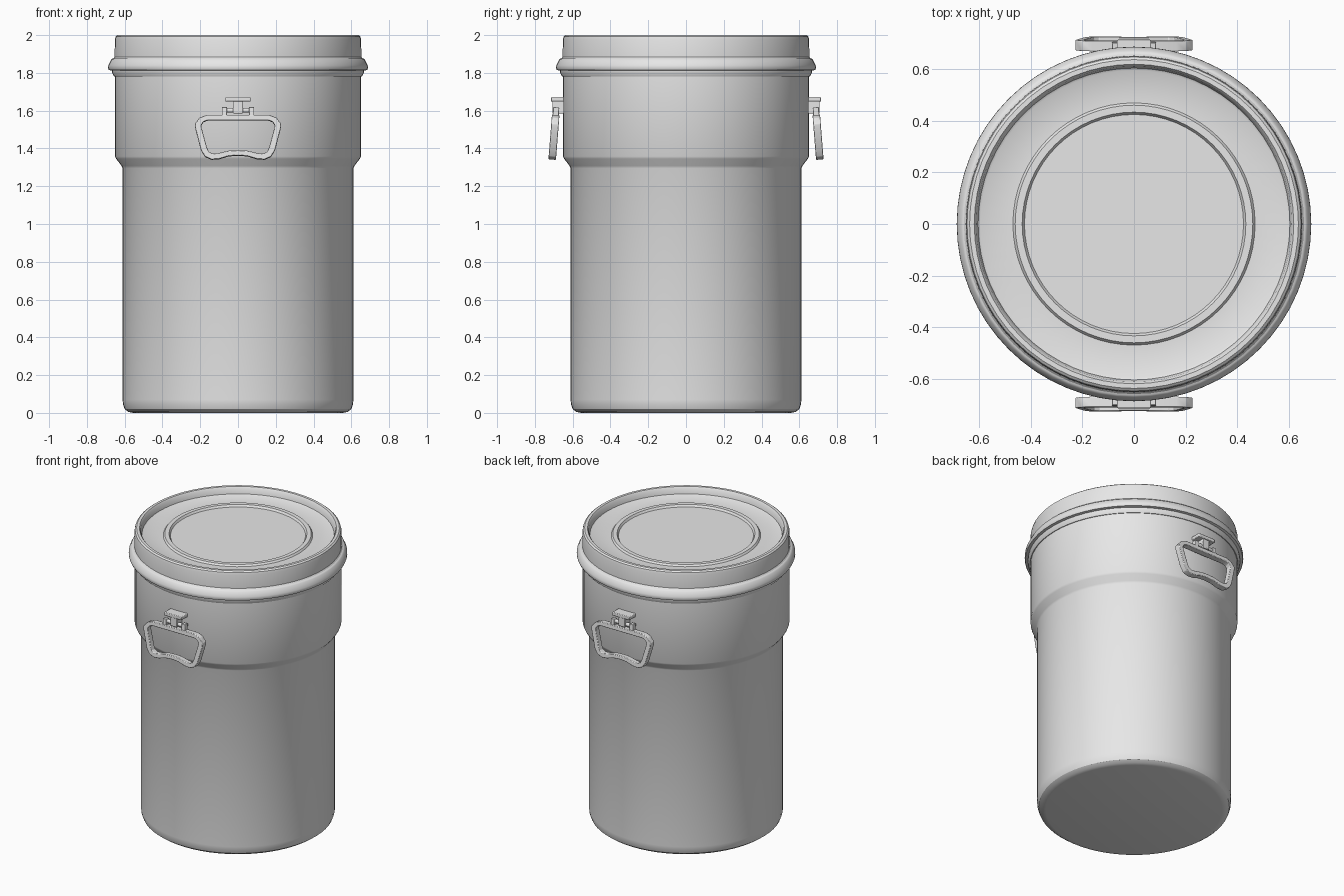
import bpy, bmesh, math
from mathutils import Matrix

if "Cube" in bpy.data.objects:
    bpy.data.objects.remove(bpy.data.objects["Cube"])

grey = bpy.data.materials.new("plain grey")
grey.diffuse_color = (0.8, 0.8, 0.8, 1)
grey.use_nodes = True
grey.node_tree.nodes["Principled BSDF"].inputs["Base Color"].default_value = grey.diffuse_color


def finish(bm, name, angle=30, bevel=0):
    bmesh.ops.recalc_face_normals(bm, faces=bm.faces)
    me = bpy.data.meshes.new(name)
    bm.to_mesh(me)
    bm.free()
    me.materials.append(grey)
    ob = bpy.data.objects.new(name, me)
    bpy.context.collection.objects.link(ob)
    if bevel:
        m = ob.modifiers.new("soft edges", "BEVEL")
        m.width, m.segments, m.limit_method = bevel, 2, "ANGLE"
    bpy.ops.object.select_all(action="DESELECT")
    ob.select_set(True)
    bpy.context.view_layer.objects.active = ob
    bpy.ops.object.shade_smooth_by_angle(angle=math.radians(angle))
    return ob


def lathe(name, profile, n=64, angle=30):
    bm = bmesh.new()
    vs = [bm.verts.new((r, 0, z)) for r, z in profile]
    es = [bm.edges.new(p) for p in zip(vs, vs[1:])]
    bmesh.ops.spin(bm, geom=vs + es, cent=(0, 0, 0), axis=(0, 0, 1),
                   angle=2 * math.pi, steps=n)
    bmesh.ops.remove_doubles(bm, verts=bm.verts, dist=1e-5)
    return finish(bm, name, angle)


def box(bm, x0, x1, y0, y1, z0, z1):
    m = Matrix.Translation(((x0 + x1) / 2, (y0 + y1) / 2, (z0 + z1) / 2))
    bmesh.ops.create_cube(bm, size=1, matrix=m @ Matrix.Diagonal((x1 - x0, y1 - y0, z1 - z0, 1)))


# drum body with a wider shoulder
lathe("drum_body", [(0, 0), (0.555, 0), (0.58, 0.005), (0.6, 0.02), (0.609, 0.045), (0.611, 0.07),
                    (0.611, 1.295), (0.617, 1.308), (0.645, 1.345), (0.651, 1.358), (0.651, 1.8)])

# lid: recessed panel, raised ring and rolled rim
lathe("lid", [(0.64, 1.82), (0.668, 1.82), (0.668, 1.868), (0.653, 1.885), (0.652, 1.975), (0.648, 1.992),
              (0.638, 2.0), (0.62, 2.0), (0.612, 1.99), (0.605, 1.955), (0.596, 1.95),
              (0.47, 1.95), (0.461, 1.962), (0.434, 1.962), (0.425, 1.948), (0, 1.948)])

# locking band around the lid
lathe("locking_band", [(0.645, 1.78), (0.656, 1.78), (0.667, 1.803), (0.667, 1.812), (0.684, 1.815),
                       (0.688, 1.825), (0.687, 1.84), (0.672, 1.87), (0.665, 1.876), (0.645, 1.88)])

# half outlines of the handle loop (x, z), mirrored below
OUTER = [(0, 1.577), (0.165, 1.577), (0.203, 1.562), (0.228, 1.53), (0.226, 1.505), (0.196, 1.39),
         (0.175, 1.355), (0.14, 1.34), (0.1, 1.343), (0.05, 1.358), (0, 1.362)]
INNER = [(0, 1.548), (0.16, 1.548), (0.183, 1.54), (0.194, 1.523), (0.192, 1.505), (0.165, 1.405),
         (0.155, 1.382), (0.135, 1.37), (0.105, 1.373), (0.05, 1.386), (0, 1.388)]


def handle(side, name):
    turn = Matrix.Rotation(math.pi if side > 0 else 0, 4, "Z")
    bm = bmesh.new()
    loops = []
    for y in (-0.02, 0.02):
        for half in (OUTER, INNER):
            full = half + [(-x, z) for x, z in half[-2:0:-1]]
            loops.append([bm.verts.new((x, y, z)) for x, z in full])
    fo, fi, bo, bi = loops
    n = len(fo)
    for a, b in ((fo, fi), (fi, bi), (bi, bo), (bo, fo)):
        for i in range(n):
            j = (i + 1) % n
            bm.faces.new((a[i], a[j], b[j], b[i]))
    # hinge ears and pin
    for s in (-1, 1):
        x0, x1 = sorted((s * 0.058, s * 0.086))
        box(bm, x0, x1, -0.016, 0.016, 1.565, 1.618)
    bmesh.ops.create_cone(bm, cap_ends=True, segments=12, radius1=0.013, radius2=0.013, depth=0.15,
                          matrix=Matrix.Translation((0, 0, 1.602)) @ Matrix.Rotation(math.pi / 2, 4, "Y"))
    # hang slightly outward
    tilt = Matrix.Translation((0, -0.688, 1.6)) @ Matrix.Rotation(math.radians(-4.5), 4, "X") \
        @ Matrix.Translation((0, 0, -1.6))
    bmesh.ops.transform(bm, matrix=turn @ tilt, verts=bm.verts)
    finish(bm, name + "_handle", 35, 0.005)

    # T-shaped bracket on the wall
    bm = bmesh.new()
    box(bm, -0.066, 0.066, -0.715, -0.63, 1.648, 1.672)
    box(bm, -0.026, 0.026, -0.708, -0.63, 1.585, 1.65)
    bmesh.ops.transform(bm, matrix=turn, verts=bm.verts)
    finish(bm, name + "_bracket", 35, 0.004)


handle(-1, "front")
handle(1, "back")
